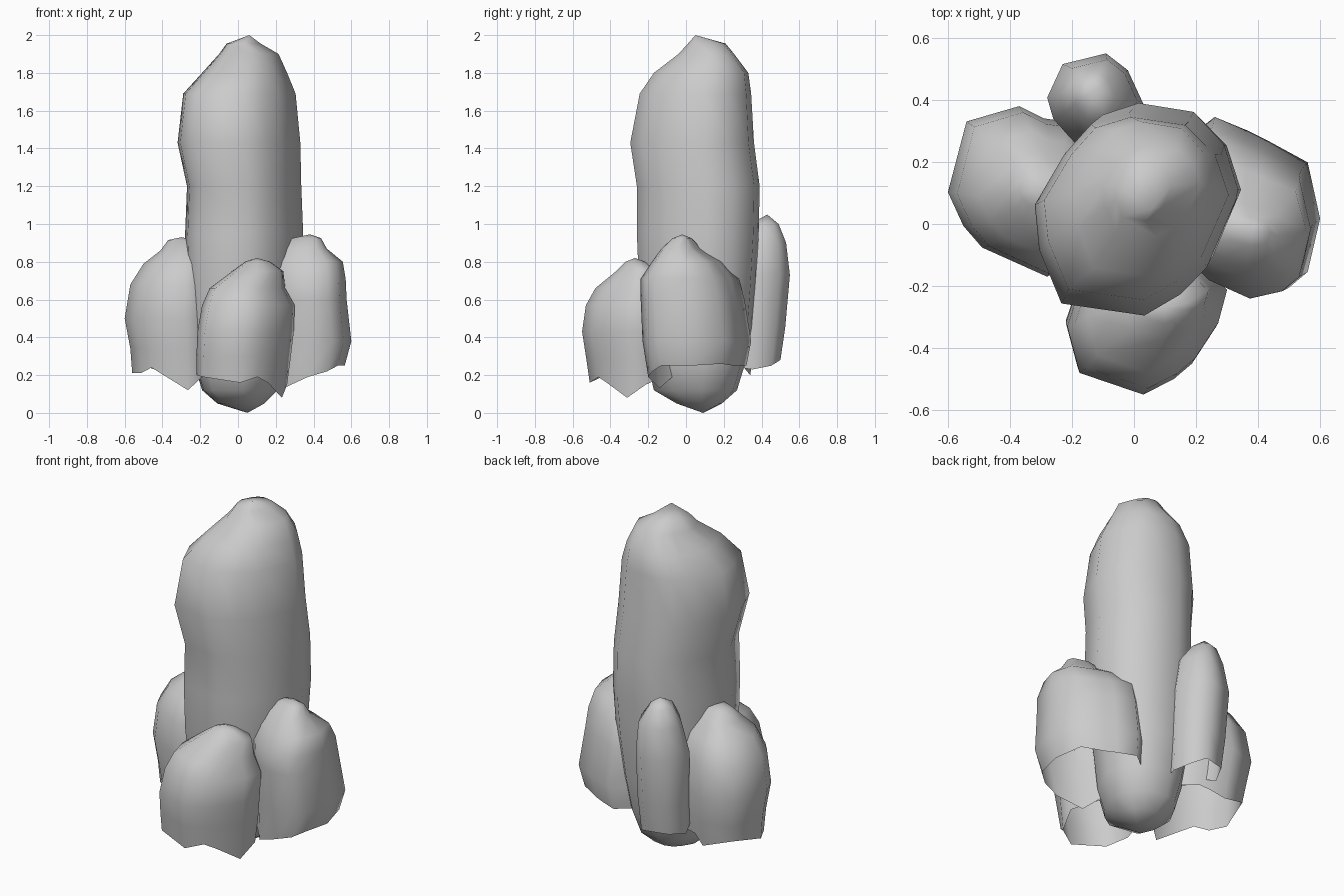
import bpy, bmesh, math


def rock(name, outline, rows, top, bottom=None, jag=None):
    """Loft a plan outline (seen from above) through rows of (z, x0, x1, y0, y1)."""
    xs, ys = [p[0] for p in outline], [p[1] for p in outline]
    ax, bx, ay, by = min(xs), max(xs), min(ys), max(ys)
    bm = bmesh.new()
    rings = []
    for r, (z, x0, x1, y0, y1) in enumerate(rows):
        ring = []
        for i, (x, y) in enumerate(outline):
            px = x0 + (x - ax) / (bx - ax) * (x1 - x0)
            py = y0 + (y - ay) / (by - ay) * (y1 - y0)
            # broken lower rim on the open shells
            pz = jag[i] if jag and r == 0 else z
            ring.append(bm.verts.new((px, py, pz)))
        rings.append(ring)
    n = len(outline)
    for a, b in zip(rings, rings[1:]):
        for i in range(n):
            j = (i + 1) % n
            bm.faces.new((a[i], a[j], b[j], b[i]))
    # close the peak, and the underside when there is one
    for ring, tip in ((rings[-1], top), (rings[0], bottom)):
        if tip:
            v = bm.verts.new(tip)
            for i in range(n):
                bm.faces.new((ring[i], ring[(i + 1) % n], v))
    bmesh.ops.recalc_face_normals(bm, faces=bm.faces)
    # make sure the open shells face outward
    cx, cy = (ax + bx) / 2, (ay + by) / 2
    flow = sum(f.normal.x * (f.calc_center_median().x - cx)
               + f.normal.y * (f.calc_center_median().y - cy) for f in bm.faces)
    if flow < 0:
        bmesh.ops.reverse_faces(bm, faces=bm.faces)
    me = bpy.data.meshes.new(name)
    bm.to_mesh(me)
    bm.free()
    ob = bpy.data.objects.new(name, me)
    bpy.context.collection.objects.link(ob)
    bpy.ops.object.select_all(action='DESELECT')
    ob.select_set(True)
    bpy.context.view_layer.objects.active = ob
    bpy.ops.object.shade_smooth_by_angle(angle=math.radians(70))


# tall central rock with a closed, rounded base
rock("central_rock",
     [(-.32, .08), (-.22, .25), (-.13, .35), (0, .39), (.2, .36), (.31, .25),
      (.36, .1), (.26, -.13), (.17, -.22), (.05, -.29), (-.23, -.25), (-.305, -.07)],
     [(.05, -.11, .14, -.05, .19), (.12, -.19, .21, -.17, .27),
      (.25, -.23, .26, -.20, .31), (.45, -.26, .29, -.22, .35),
      (.70, -.275, .33, -.25, .37), (.95, -.28, .345, -.26, .385),
      (1.2, -.27, .335, -.26, .39), (1.43, -.32, .33, -.295, .36),
      (1.69, -.29, .305, -.245, .345), (1.80, -.19, .26, -.17, .33),
      (1.90, -.10, .215, -.04, .255), (1.955, -.06, .12, .01, .21)],
     top=(.06, .05, 2.0), bottom=(.05, .09, 0))

# left rock (inner side buried in the central rock)
rock("left_rock",
     [(-.6, .1), (-.54, .33), (-.37, .38), (-.29, .34), (-.22, .33), (-.08, .2),
      (-.08, 0), (-.2, -.12), (-.28, -.175), (-.49, -.08), (-.55, -.01)],
     [(.2, -.56, -.08, -.13, .34), (.34, -.57, -.08, -.15, .36),
      (.5, -.60, -.08, -.17, .38), (.68, -.57, -.09, -.16, .36),
      (.79, -.50, -.12, -.11, .30), (.86, -.41, -.18, -.03, .22),
      (.915, -.37, -.22, .04, .17)],
     top=(-.30, .10, .93),
     jag=[.21, .25, .2, .24, .25, .25, .25, .19, .12, .24, .21])

# right rock
rock("right_rock",
     [(.6, 0), (.56, .18), (.43, .25), (.37, .28), (.26, .325), (.1, .2),
      (.1, -.03), (.25, -.18), (.39, -.245), (.5, -.22), (.56, -.17)],
     [(.24, .1, .565, -.20, .32), (.38, .1, .60, -.23, .345),
      (.6, .1, .575, -.24, .31), (.71, .1, .57, -.24, .28),
      (.80, .13, .555, -.18, .20), (.87, .22, .47, -.13, .08),
      (.925, .29, .44, -.07, .03)],
     top=(.38, -.02, .945),
     jag=[.25, .26, .25, .25, .25, .25, .25, .13, .19, .22, .25])

# front rock
rock("front_rock",
     [(-.22, -.33), (-.18, -.48), (.03, -.55), (.13, -.5), (.19, -.45),
      (.27, -.33), (.3, -.22), (.13, -.04), (-.08, -.04), (-.18, -.21)],
     [(.18, -.22, .26, -.51, -.05), (.3, -.22, .28, -.53, -.04),
      (.43, -.215, .295, -.55, -.04), (.57, -.19, .30, -.53, -.04),
      (.66, -.15, .25, -.48, -.06), (.75, -.03, .24, -.37, -.13),
      (.80, .04, .17, -.32, -.22)],
     top=(.10, -.27, .82),
     jag=[.2, .19, .16, .19, .16, .08, .15, .22, .22, .2])

# slim back rock
rock("back_rock",
     [(-.28, .41), (-.23, .52), (-.09, .555), (-.02, .5), (.03, .39),
      (-.03, .24), (-.17, .24), (-.26, .34)],
     [(.26, -.26, .02, .22, .50), (.45, -.27, .03, .24, .525),
      (.73, -.28, .03, .24, .55), (.90, -.24, .01, .28, .53),
      (1.0, -.20, -.06, .34, .49)],
     top=(-.13, .43, 1.05),
     jag=[.26, .28, .28, .25, .23, .25, .26, .29])
